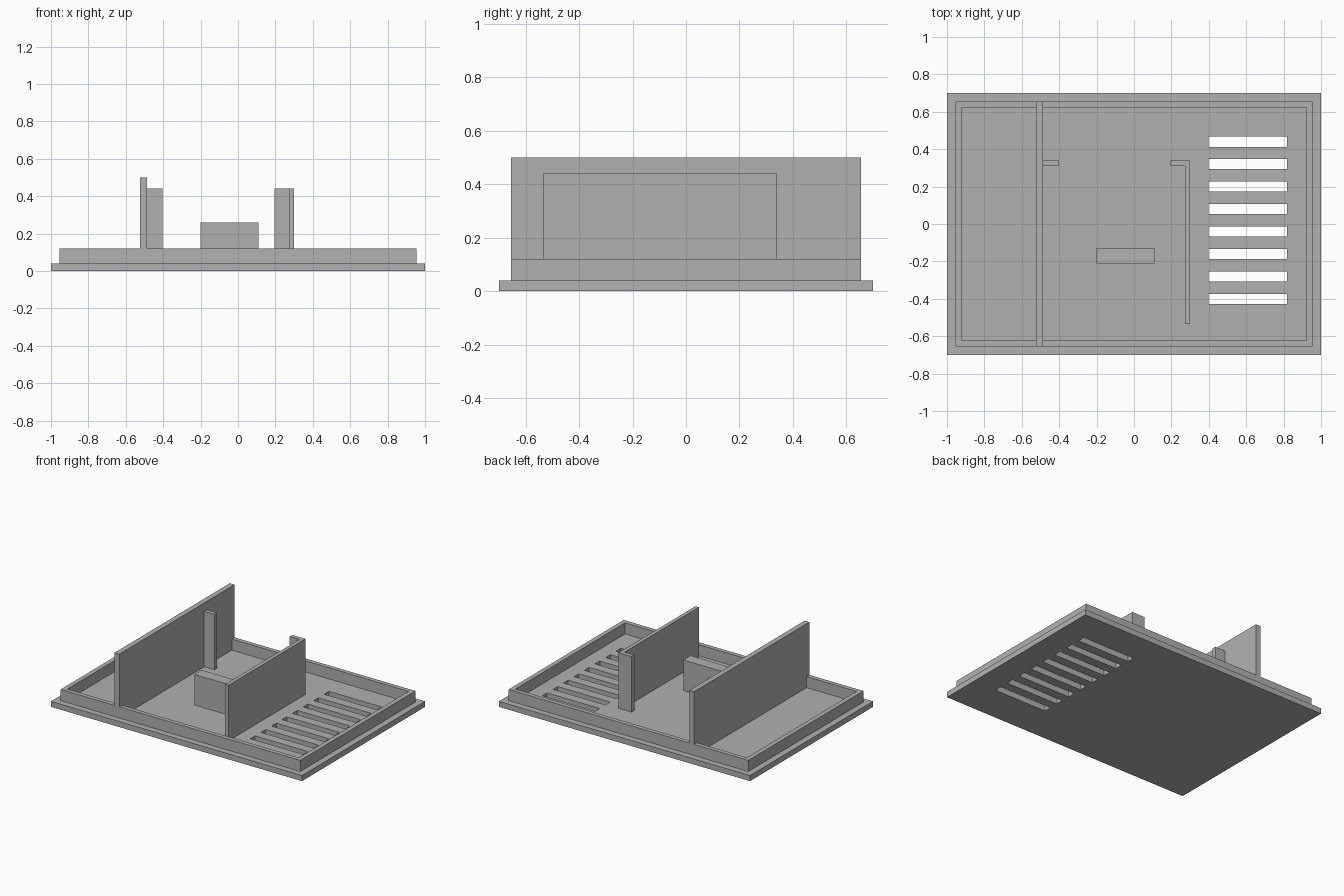
import bpy
import bmesh

cube = bpy.data.objects.get("Cube")
if cube:
    bpy.data.objects.remove(cube, do_unlink=True)

grey = bpy.data.materials.new("plain grey")
colour = (0.44, 0.44, 0.44, 1)
grey.diffuse_color = colour
grey.use_nodes = True
grey.node_tree.nodes["Principled BSDF"].inputs["Base Color"].default_value = colour

FLOOR = 0.04
RIM_TOP = 0.12
WALL_TOP = 0.44


def prism(name, xs, ys, z0, z1, is_hole=lambda i, j: False):
    """Extrude a grid of cells upward, leaving out the hole cells."""
    bm = bmesh.new()
    verts = [[bm.verts.new((x, y, z0)) for y in ys] for x in xs]
    for i in range(len(xs) - 1):
        for j in range(len(ys) - 1):
            if not is_hole(i, j):
                bm.faces.new((verts[i][j], verts[i + 1][j],
                              verts[i + 1][j + 1], verts[i][j + 1]))
    top = bmesh.ops.extrude_face_region(bm, geom=bm.faces[:], use_keep_orig=True)
    moved = [g for g in top["geom"] if isinstance(g, bmesh.types.BMVert)]
    bmesh.ops.translate(bm, verts=moved, vec=(0, 0, z1 - z0))
    bmesh.ops.recalc_face_normals(bm, faces=bm.faces[:])
    mesh = bpy.data.meshes.new(name)
    bm.to_mesh(mesh)
    bm.free()
    mesh.materials.append(grey)
    obj = bpy.data.objects.new(name, mesh)
    bpy.context.collection.objects.link(obj)
    return obj


# Base plate with a row of eight ventilation slots
slot_edges = [-0.4 + 0.12 * k + side for k in range(8) for side in (-0.027, 0.027)]
prism("base_plate", [-1, 0.398, 0.818, 1], [-0.7] + slot_edges + [0.7], 0, FLOOR,
      lambda i, j: i == 1 and j % 2 == 1)

# Raised rim set in from the plate edge
prism("rim", [-0.955, -0.922, 0.922, 0.955], [-0.655, -0.624, 0.624, 0.655],
      FLOOR, RIM_TOP, lambda i, j: i == 1 and j == 1)

# Tall divider across the whole tray, with a rib on its inner face
prism("tall_divider", [-0.524, -0.486], [-0.655, 0.655], FLOOR, 0.5)
prism("divider_rib", [-0.486, -0.405], [0.31, 0.34], FLOOR, WALL_TOP)

# Shorter wall with a return flange at its back end
prism("hooked_wall", [0.195, 0.272, 0.3], [-0.535, 0.31, 0.34], FLOOR, WALL_TOP,
      lambda i, j: i == 0 and j == 0)

# Low support block between the walls
prism("support_block", [-0.2, 0.11], [-0.21, -0.127], FLOOR, 0.26)
